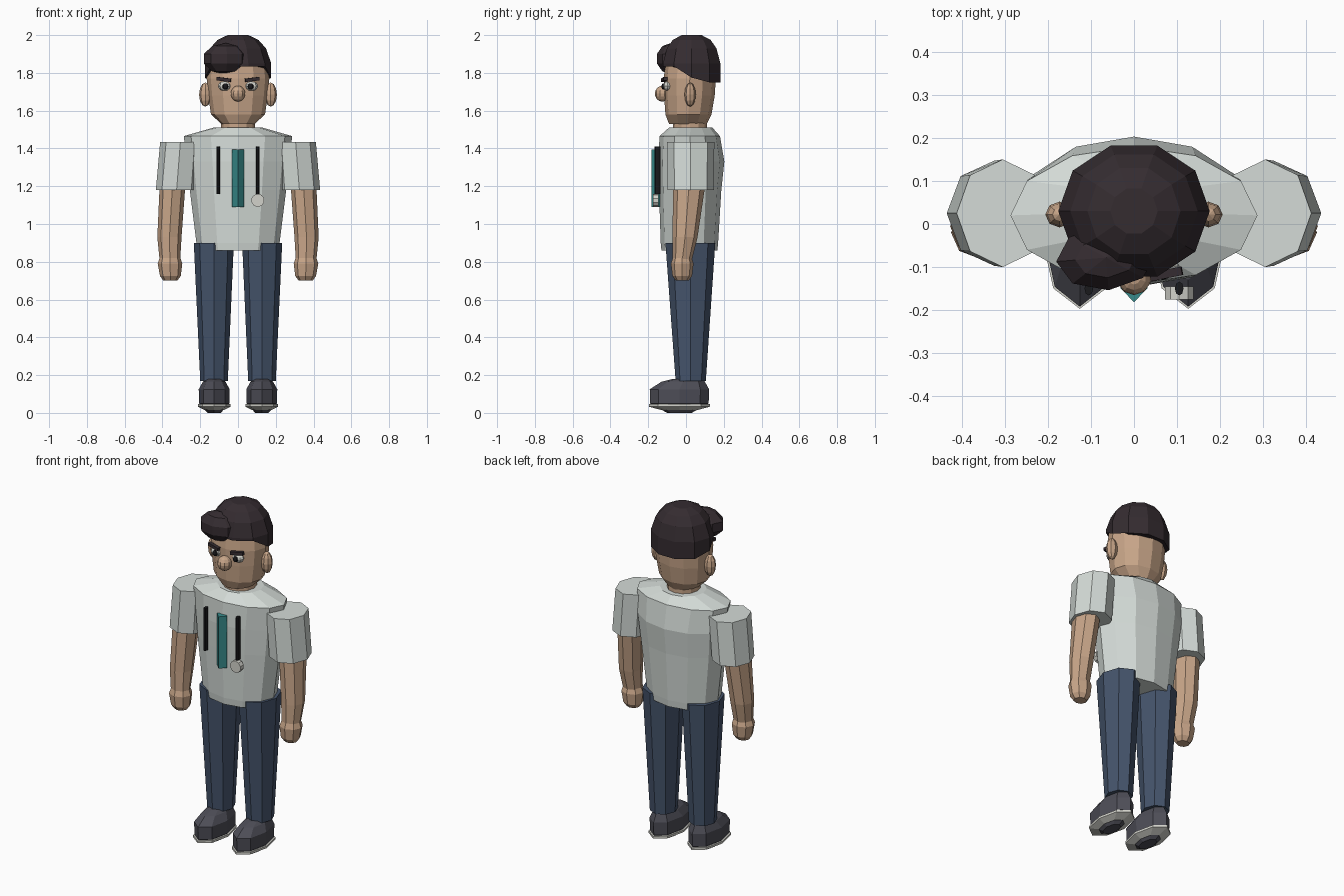
import bpy, bmesh
from math import sin, cos, pi
from mathutils import Matrix, Vector, Euler


def material(name, rgb):
    m = bpy.data.materials.new(name)
    m.diffuse_color = (*rgb, 1)
    return m


SKIN = material("skin", (0.58, 0.38, 0.25))
HAIR = material("hair", (0.035, 0.025, 0.03))
SHIRT = material("shirt", (0.66, 0.71, 0.68))
JEANS = material("denim", (0.06, 0.09, 0.15))
SHOE = material("shoe", (0.075, 0.075, 0.095))
PALE = material("pale", (0.65, 0.65, 0.6))
TEAL = material("teal", (0.04, 0.26, 0.26))
BLACK = material("black", (0.01, 0.01, 0.012))


def finish(name, bm, mat):
    bmesh.ops.recalc_face_normals(bm, faces=bm.faces)
    me = bpy.data.meshes.new(name)
    bm.to_mesh(me)
    bm.free()
    me.materials.append(mat)
    ob = bpy.data.objects.new(name, me)
    bpy.context.collection.objects.link(ob)
    return ob


def loft(name, rings, n, mat, side=1):
    """Skin elliptical rings (z, cx, cy, rx, ry); side=-1 mirrors in x."""
    bm = bmesh.new()
    loops = [[bm.verts.new((side * (cx + rx * cos(2 * pi * i / n)),
                            cy + ry * sin(2 * pi * i / n), z)) for i in range(n)]
             for z, cx, cy, rx, ry in rings]
    for a, b in zip(loops, loops[1:]):
        for i in range(n):
            j = (i + 1) % n
            bm.faces.new((a[i], a[j], b[j], b[i]))
    bm.faces.new(loops[0])
    bm.faces.new(loops[-1])
    return finish(name, bm, mat)


def place(loc, scale, rot):
    return Matrix.LocRotScale(Vector(loc), Euler(rot), Vector(scale))


def ball(name, loc, radii, mat, seg=8, rows=6, rot=(0, 0, 0)):
    bm = bmesh.new()
    bmesh.ops.create_uvsphere(bm, u_segments=seg, v_segments=rows, radius=1,
                              matrix=place(loc, radii, rot))
    return finish(name, bm, mat)


def rod(name, loc, size, mat, seg, rot=(0, 0, 0)):
    bm = bmesh.new()
    bmesh.ops.create_cone(bm, cap_ends=True, segments=seg, radius1=1, radius2=1,
                          depth=1, matrix=place(loc, size, rot))
    return finish(name, bm, mat)


def box(name, loc, size, mat, rot=(0, 0, 0)):
    bm = bmesh.new()
    bmesh.ops.create_cube(bm, size=1, matrix=place(loc, size, rot))
    return finish(name, bm, mat)


# shirt body, neck and head
loft("shirt_body", [(0.86, 0, 0.018, 0.21, 0.148), (0.90, 0, 0.018, 0.22, 0.152),
                    (1.18, 0, 0.022, 0.255, 0.165), (1.33, 0, 0.028, 0.27, 0.175),
                    (1.465, 0, 0.02, 0.287, 0.16), (1.51, 0, 0.025, 0.13, 0.115)], 12, SHIRT)
loft("neck", [(1.48, 0, 0.02, 0.09, 0.09), (1.56, 0, 0.02, 0.09, 0.09)], 12, SKIN)
loft("head", [(1.53, 0, 0.01, 0.088, 0.1), (1.58, 0, 0.013, 0.143, 0.122),
              (1.68, 0, 0.018, 0.158, 0.134), (1.77, 0, 0.02, 0.166, 0.138),
              (1.86, 0, 0.025, 0.155, 0.132), (1.93, 0, 0.03, 0.1, 0.09)], 12, SKIN)

# hair cap, raised over the forehead, with a swept tuft
cap = loft("hair_cap", [(1.75, 0, 0.03, 0.176, 0.16), (1.85, 0, 0.03, 0.176, 0.16),
                        (1.93, 0, 0.03, 0.148, 0.138), (1.975, 0, 0.03, 0.108, 0.105),
                        (2.0, 0, 0.03, 0.055, 0.055)], 10, HAIR)
for v in cap.data.vertices:
    if v.co.z < 1.8:
        v.co.z = 1.835 if v.co.y < -0.03 else 1.775 if v.co.y < 0.05 else 1.75
ball("hair_tuft", (-0.065, -0.078, 1.875), (0.122, 0.08, 0.083), HAIR, 8, 5, (0, 0, 0.08))

# face
ball("nose", (0, -0.125, 1.69), (0.04, 0.04, 0.042), SKIN, 10, 8)
for s, tag in ((-1, "left"), (1, "right")):
    ball(tag + "_ear", (s * 0.173, 0.022, 1.685), (0.033, 0.03, 0.064), SKIN)
    ball(tag + "_eye", (s * 0.07, -0.098, 1.73), (0.036, 0.025, 0.025), PALE)
    ball(tag + "_pupil", (s * 0.067, -0.118, 1.728), (0.016, 0.012, 0.017), BLACK)
    box(tag + "_eyebrow", (s * 0.075, -0.116, 1.765), (0.075, 0.02, 0.018), HAIR,
        (0, -s * 0.12, s * 0.2))

    # arm: sleeve, bare forearm and hand
    loft(tag + "_sleeve", [(1.18, 0.325, 0.025, 0.11, 0.122),
                           (1.435, 0.305, 0.025, 0.107, 0.125)], 8, SHIRT, s)
    loft(tag + "_forearm", [(0.79, 0.36, -0.022, 0.053, 0.048), (0.93, 0.363, -0.005, 0.064, 0.066),
                            (1.20, 0.347, 0.016, 0.068, 0.085)], 8, SKIN, s)
    loft(tag + "_hand", [(0.70, 0.358, -0.02, 0.037, 0.034), (0.725, 0.358, -0.02, 0.055, 0.052),
                         (0.79, 0.36, -0.02, 0.065, 0.06), (0.82, 0.36, -0.02, 0.055, 0.05)],
         8, SKIN, s)

    # leg, shoe and sole
    loft(tag + "_trouser_leg", [(0.17, 0.127, 0.025, 0.073, 0.08),
                                (0.90, 0.128, 0.023, 0.106, 0.132)], 8, JEANS, s)
    loft(tag + "_shoe", [(0.0, 0.126, -0.035, 0.035, 0.065), (0.05, 0.126, -0.035, 0.08, 0.155),
                         (0.125, 0.126, -0.035, 0.082, 0.157), (0.165, 0.126, -0.015, 0.06, 0.115),
                         (0.18, 0.126, 0.01, 0.042, 0.08)], 8, SHOE, s)
    loft(tag + "_sole", [(0.015, 0.126, -0.035, 0.052, 0.095), (0.033, 0.126, -0.035, 0.087, 0.162),
                         (0.046, 0.126, -0.035, 0.087, 0.162)], 8, PALE, s)

    # hanging cord on the chest
    rod(tag + "_cord", (s * 0.105, -0.15, 1.285), (0.01, 0.016, 0.25), BLACK, 8)

# chest stripe and round badge
rod("chest_stripe", (0, -0.148, 1.242), (0.032, 0.034, 0.305), TEAL, 4)
rod("badge", (0.105, -0.16, 1.125), (0.035, 0.035, 0.03), PALE, 10, (pi / 2, 0, 0))
